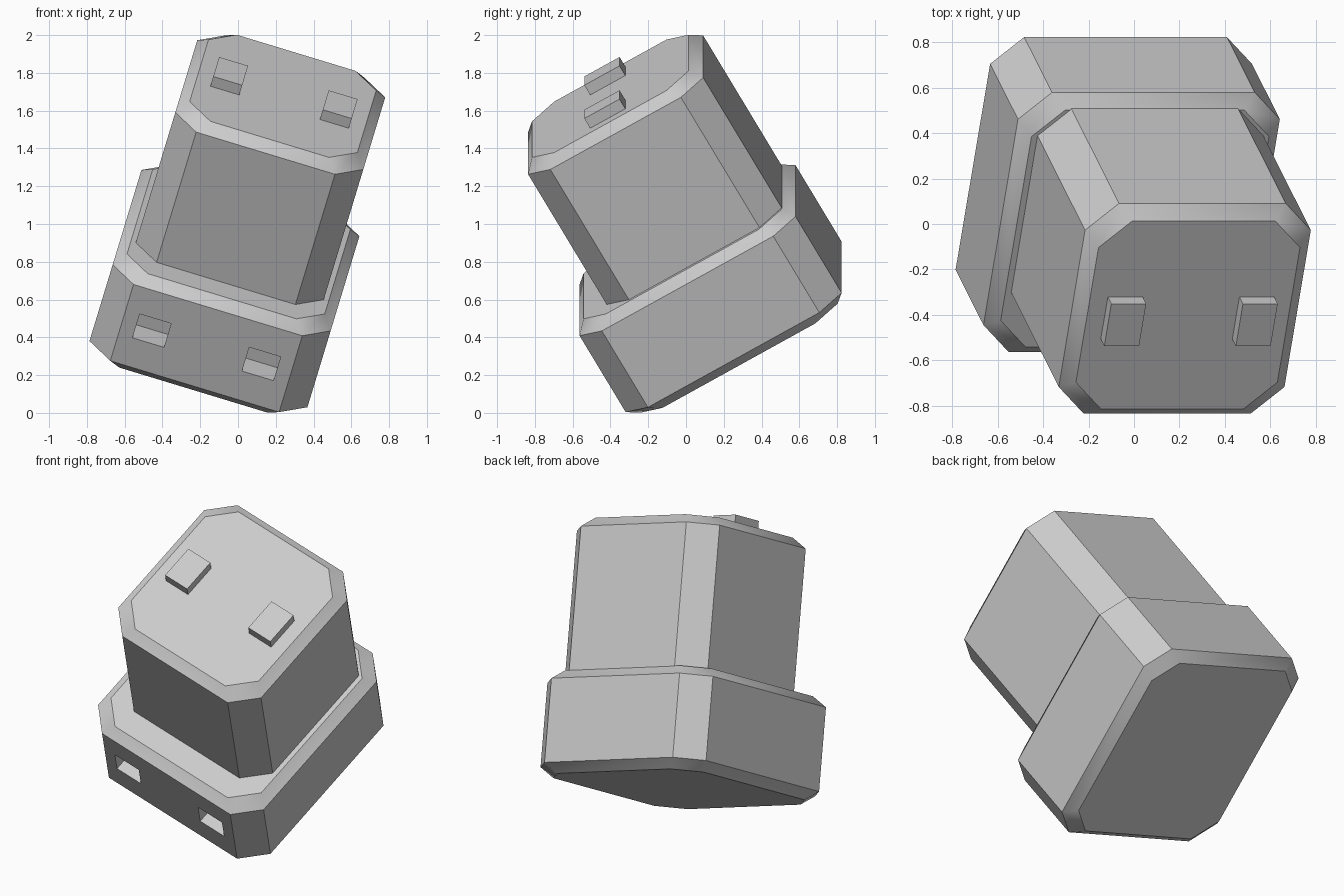
import bpy, bmesh
from math import radians
from mathutils import Euler, Vector

if "Cube" in bpy.data.objects:
    bpy.data.objects.remove(bpy.data.objects["Cube"], do_unlink=True)

# One plain grey for the whole model
grey = bpy.data.materials.new("light_grey")
grey.use_nodes = True
colour = (0.6, 0.6, 0.6, 1)
grey.diffuse_color = colour
grey.node_tree.nodes["Principled BSDF"].inputs["Base Color"].default_value = colour

TILT = Euler((radians(30), radians(16.9), 0))  # whole figure leans forward and sideways
MID = -0.26      # sideways middle of both blocks, in the tilted frame
CORNER = 0.136   # cut on the upright corners
RIM = 0.056      # bevel on the top and bottom edges


def add_object(name, bm):
    bmesh.ops.recalc_face_normals(bm, faces=bm.faces)
    mesh = bpy.data.meshes.new(name)
    bm.to_mesh(mesh)
    bm.free()
    mesh.materials.append(grey)
    ob = bpy.data.objects.new(name, mesh)
    ob.rotation_euler = TILT
    bpy.context.collection.objects.link(ob)
    return ob


def octagon(bm, half_x, half_y, y, z):
    """Ring of a rectangle with cut corners."""
    corners = []
    for sx, sy in ((1, 1), (-1, 1), (-1, -1), (1, -1)):
        pair = [(sx * half_x, sy * (half_y - CORNER)), (sx * (half_x - CORNER), sy * half_y)]
        corners += pair if sx * sy > 0 else pair[::-1]
    return [bm.verts.new((MID + px, y + py, z)) for px, py in corners]


def block(name, half_x, half_y, y, levels):
    """Stack rings given as (height, inset) into a closed block."""
    bm = bmesh.new()
    rings = [octagon(bm, half_x - inset, half_y - inset, y, z) for z, inset in levels]
    for low, high in zip(rings, rings[1:]):
        for i in range(8):
            j = (i + 1) % 8
            bm.faces.new((low[i], low[j], high[j], high[i]))
    bm.faces.new(rings[0])
    bm.faces.new(rings[-1])
    ob = add_object(name, bm)
    bpy.ops.object.select_all(action='DESELECT')
    ob.select_set(True)
    bpy.context.view_layer.objects.active = ob
    bpy.ops.object.shade_smooth_by_angle(angle=radians(32))
    return ob


def box(name, low, high):
    bm = bmesh.new()
    bmesh.ops.create_cube(bm, size=1)
    low, high = Vector(low), Vector(high)
    bmesh.ops.scale(bm, vec=high - low, verts=bm.verts)
    bmesh.ops.translate(bm, vec=(low + high) / 2, verts=bm.verts)
    return add_object(name, bm)


# Main blocks
base = block("base_block", 0.603, 0.66, 0.417,
             [(0.162, RIM), (0.162 + RIM, 0), (0.762 - RIM, 0), (0.762, RIM)])
block("upper_block", 0.52, 0.535, 0.49,
      [(0.72, 0), (1.65 - RIM, 0), (1.65, RIM)])

# Studs on top and matching slots in the front of the base
for side, s in (("right", -1), ("left", 1)):
    x = MID + s * 0.303
    box(side + "_stud", (x - 0.08, 0.367, 1.63), (x + 0.08, 0.582, 1.712))
    cutter = box(side + "_slot_cutter", (x - 0.087, -0.4, 0.392), (x + 0.087, -0.1, 0.544))
    cutter.hide_render = True
    cutter.hide_viewport = True
    cutter.display_type = 'WIRE'
    cut = base.modifiers.new(side + "_slot", 'BOOLEAN')
    cut.operation = 'DIFFERENCE'
    cut.solver = 'EXACT'
    cut.object = cutter
